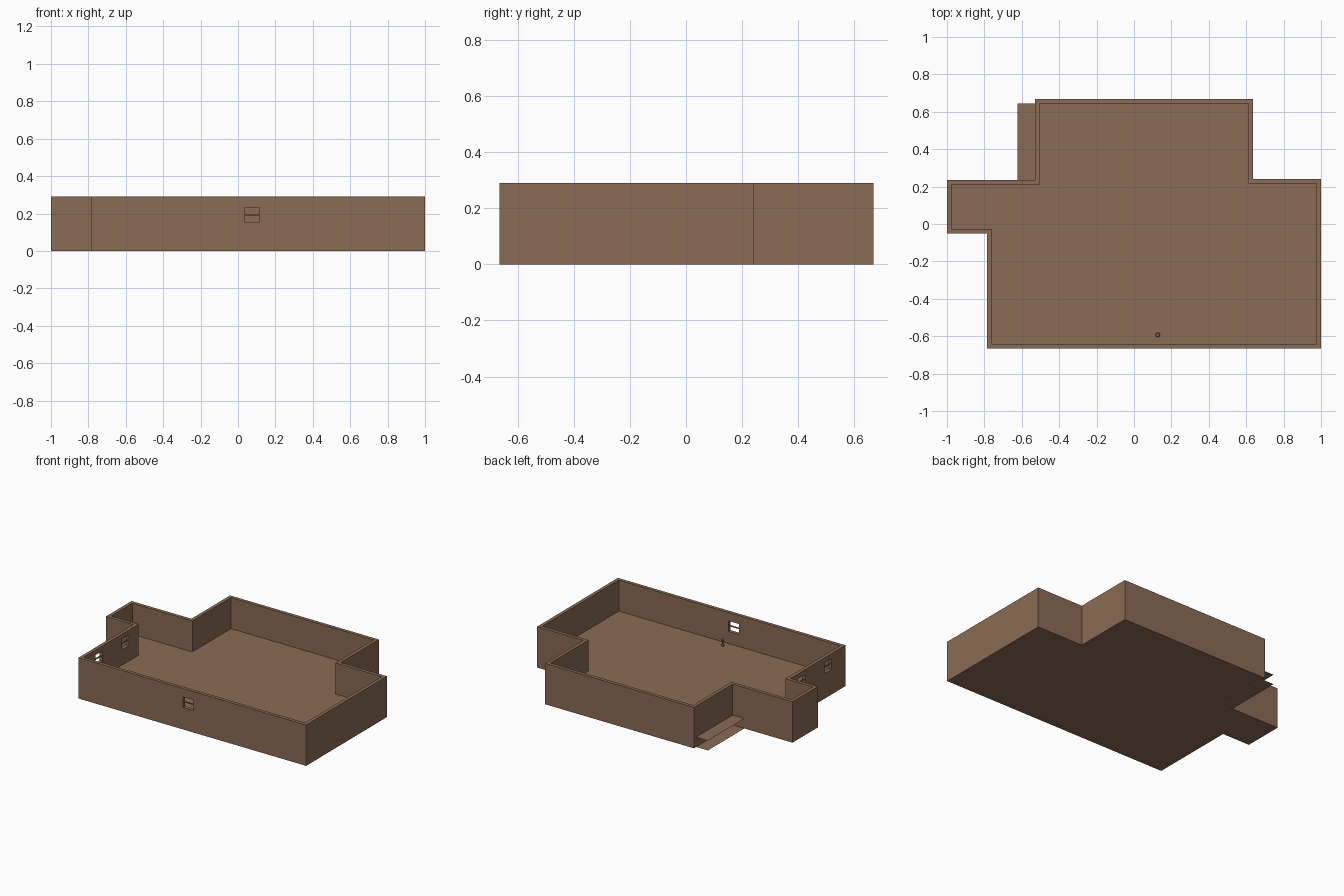
import bpy
import bmesh
from mathutils import Vector

if "Cube" in bpy.data.objects:
    bpy.data.objects.remove(bpy.data.objects["Cube"])

WALL_H, WALL_T, FLOOR_Z = 0.29, 0.024, 0.07
WIN_W, WIN_H = 0.09, 0.085

# One clay-brown colour
clay = bpy.data.materials.new("clay_brown")
clay.use_nodes = True
colour = (0.257, 0.148, 0.09, 1)
clay.diffuse_color = colour
clay.node_tree.nodes["Principled BSDF"].inputs["Base Color"].default_value = colour


def add_object(name, bm):
    bmesh.ops.recalc_face_normals(bm, faces=bm.faces)
    mesh = bpy.data.meshes.new(name)
    bm.to_mesh(mesh)
    bm.free()
    mesh.materials.append(clay)
    obj = bpy.data.objects.new(name, mesh)
    bpy.context.collection.objects.link(obj)
    return obj


def add_box(bm, centre, size):
    verts = bmesh.ops.create_cube(bm, size=1)["verts"]
    for v in verts:
        v.co = Vector(centre) + v.co * Vector(size)


def outline(bm, points, z):
    return [bm.verts.new((x, y, z)) for x, y in points]


# Plan of the walls, outer face and inner face, in the same corner order
plan = [(-0.785, -0.665), (1, -0.665), (1, 0.24), (0.637, 0.24), (0.637, 0.668),
        (-0.53, 0.668), (-0.53, 0.235), (-1, 0.235), (-1, -0.05), (-0.785, -0.05)]
inward = [(1, 1), (-1, 1), (-1, -1), (-1, -1), (-1, -1),
          (1, -1), (1, -1), (1, -1), (1, 1), (1, 1)]
inner_plan = [(x + i * WALL_T, y + j * WALL_T) for (x, y), (i, j) in zip(plan, inward)]

# Walls: closed ring between the two outlines
bm = bmesh.new()
loops = [outline(bm, plan, 0), outline(bm, plan, WALL_H),
         outline(bm, inner_plan, WALL_H), outline(bm, inner_plan, 0)]
for k, loop in enumerate(loops):
    following = loops[(k + 1) % len(loops)]
    for n in range(len(plan)):
        m = (n + 1) % len(plan)
        bm.faces.new((loop[n], loop[m], following[m], following[n]))
walls = add_object("walls", bm)

# Floors: two thin sheets that run past the back corner as a ledge
floor_plan = list(inner_plan)
floor_plan[5] = (-0.623, inner_plan[5][1])
floor_plan[6] = (-0.623, inner_plan[6][1])
for name, z in (("lower_floor", 0.0005), ("upper_floor", FLOOR_Z)):
    bm = bmesh.new()
    bm.faces.new(outline(bm, floor_plan, z))
    add_object(name, bm)

# Windows: opening cut through the wall, slim frame and a cross bar
windows = [("front_window", 0.075, -0.653, 0.193, False),
           ("side_window_front", -0.773, -0.47, 0.217, True),
           ("side_window_back", -0.773, -0.175, 0.217, True)]
BAR = 0.005
cutters = bmesh.new()
for name, x, y, mid, on_side in windows:
    def part(bm, offset, z, width, depth, tall):
        if on_side:
            add_box(bm, (x, y + offset, z), (depth, width, tall))
        else:
            add_box(bm, (x + offset, y, z), (width, depth, tall))

    part(cutters, 0, mid, WIN_W, 0.08, WIN_H)
    bm = bmesh.new()
    for s in (-1, 1):
        part(bm, s * (WIN_W - BAR) / 2, mid, BAR, WALL_T, WIN_H)
        part(bm, 0, mid + s * (WIN_H - BAR) / 2, WIN_W - 2 * BAR, WALL_T, BAR)
    part(bm, 0, mid, WIN_W - 2 * BAR, 0.01, BAR)
    add_object(name, bm)

cutter = add_object("window_cutter", cutters)
cutter.hide_render = True
cutter.hide_viewport = True
cut = walls.modifiers.new("window_openings", "BOOLEAN")
cut.operation = "DIFFERENCE"
cut.solver = "EXACT"
cut.object = cutter

# Small ornament standing on the floor behind the front window
bm = bmesh.new()
for radius1, radius2, depth, z in ((0.012, 0.009, 0.014, 0.007),
                                   (0.004, 0.004, 0.02, 0.022),
                                   (0.006, 0.01, 0.016, 0.038)):
    made = bmesh.ops.create_cone(bm, cap_ends=True, segments=8, radius1=radius1,
                                 radius2=radius2, depth=depth)["verts"]
    bmesh.ops.translate(bm, verts=made, vec=(0.127, -0.592, FLOOR_Z + z))
add_object("floor_ornament", bm)
